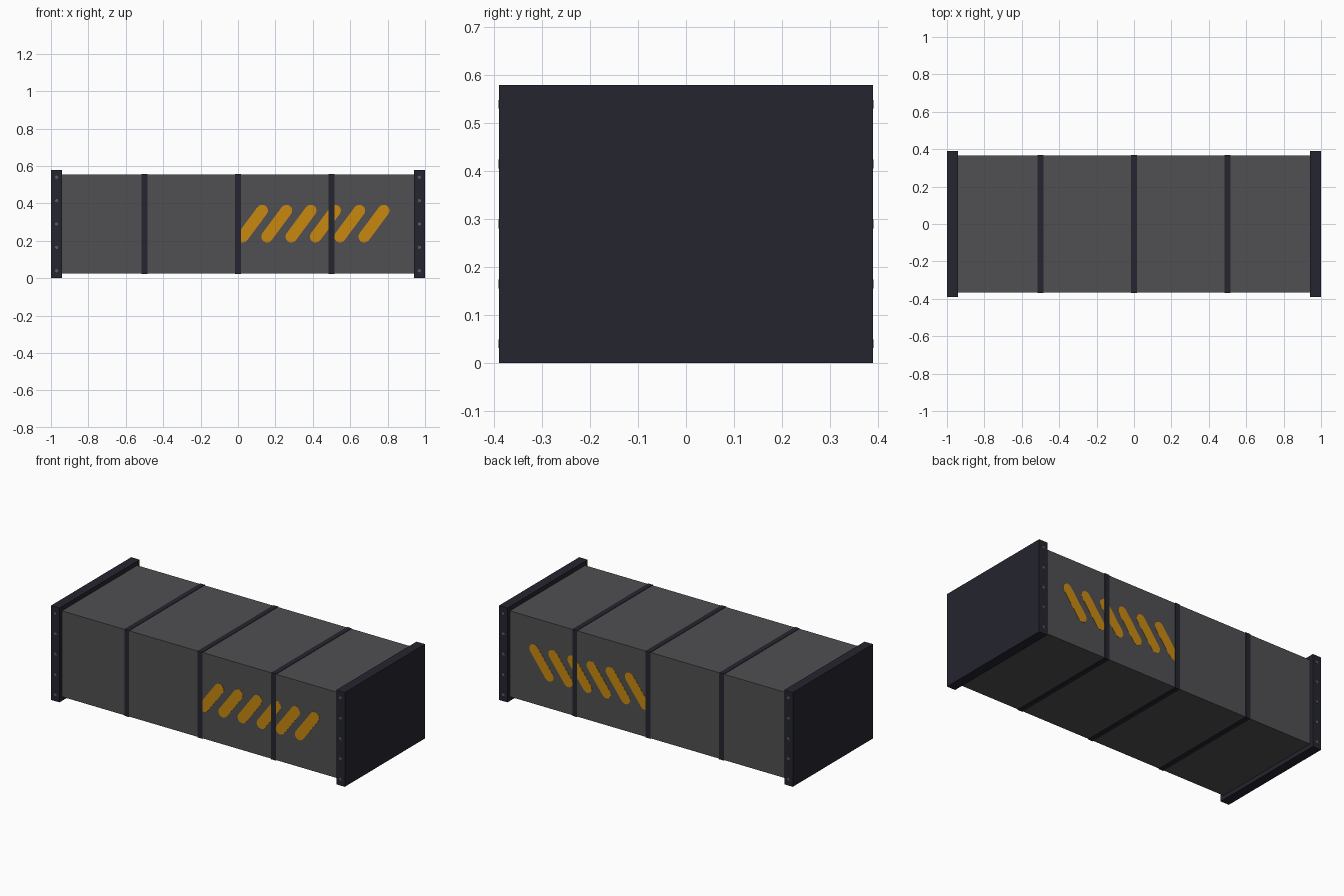
import bpy, bmesh, math
from mathutils import Matrix

if "Cube" in bpy.data.objects:
    bpy.data.objects.remove(bpy.data.objects["Cube"])


def material(name, rgb):
    m = bpy.data.materials.new(name)
    m.diffuse_color = (*rgb, 1)
    m.use_nodes = True
    m.node_tree.nodes["Principled BSDF"].inputs["Base Color"].default_value = m.diffuse_color
    return m


GREY = material("duct grey", (0.08, 0.08, 0.085))
DARK = material("dark frame", (0.018, 0.018, 0.029))
AMBER = material("hazard amber", (0.58, 0.25, 0.005))
STEEL = material("bolt steel", (0.10, 0.10, 0.12))


def finish(name, bm, mat):
    bmesh.ops.recalc_face_normals(bm, faces=bm.faces)
    me = bpy.data.meshes.new(name)
    bm.to_mesh(me)
    bm.free()
    me.materials.append(mat)
    ob = bpy.data.objects.new(name, me)
    bpy.context.collection.objects.link(ob)
    return ob


def box(name, x0, x1, half_y, z0, z1, mat):
    bm = bmesh.new()
    bmesh.ops.create_cube(bm, size=1)
    bmesh.ops.scale(bm, vec=(x1 - x0, 2 * half_y, z1 - z0), verts=bm.verts)
    bmesh.ops.translate(bm, vec=((x0 + x1) / 2, 0, (z0 + z1) / 2), verts=bm.verts)
    return finish(name, bm, mat)


def plate(name, points, y0, y1, mat):
    """Thin outline in x/z, extruded from y0 to y1."""
    bm = bmesh.new()
    face = bm.faces.new([bm.verts.new((x, y0, z)) for x, z in points])
    ext = bmesh.ops.extrude_face_region(bm, geom=[face], use_keep_orig=True)
    moved = [v for v in ext["geom"] if isinstance(v, bmesh.types.BMVert)]
    bmesh.ops.translate(bm, vec=(0, y1 - y0, 0), verts=moved)
    return finish(name, bm, mat)


def capsule(ax, az, bx, bz, r, n=8):
    """Rounded slanted bar outline from a (bottom) to b (top)."""
    t = math.atan2(bz - az, bx - ax)
    pts = []
    for cx, cz, start in ((bx, bz, t - math.pi / 2), (ax, az, t + math.pi / 2)):
        for i in range(n + 1):
            a = start + math.pi * i / n
            pts.append((cx + r * math.cos(a), cz + r * math.sin(a)))
    return pts


# Main duct body
box("duct_body", -0.945, 0.945, 0.366, 0.026, 0.554, GREY)

# Nearly flush bands wrapped around the body
for i, x in enumerate((-0.5, 0, 0.5)):
    box(f"seam_band_{i + 1}", x - 0.016, x + 0.016, 0.3685, 0.0235, 0.5565, DARK)

# End flanges with a column of bolts on front and back
for side, sx in (("left", -1), ("right", 1)):
    xs = sorted((sx * 0.942, sx))
    box(f"{side}_flange", xs[0], xs[1], 0.39, 0, 0.58, DARK)
    for face, sy in (("front", -1), ("back", 1)):
        for k in range(5):
            z = 0.04 + 0.125 * k
            pts = [(sx * 0.97 + 0.009 * math.cos(a), z + 0.009 * math.sin(a))
                   for a in (math.tau * j / 8 for j in range(8))]
            plate(f"{side}_{face}_bolt_{k + 1}", pts, sy * 0.387, sy * 0.391, STEEL)

# Slanted hazard stripes on both long sides, passing beneath the bands
for face, sy in (("front", -1), ("back", 1)):
    for k in range(6):
        x = 0.025 + 0.13 * k
        plate(f"{face}_hazard_stripe_{k + 1}",
              capsule(x, 0.222, x + 0.104, 0.362, 0.031),
              sy * 0.364, sy * 0.3672, AMBER)
